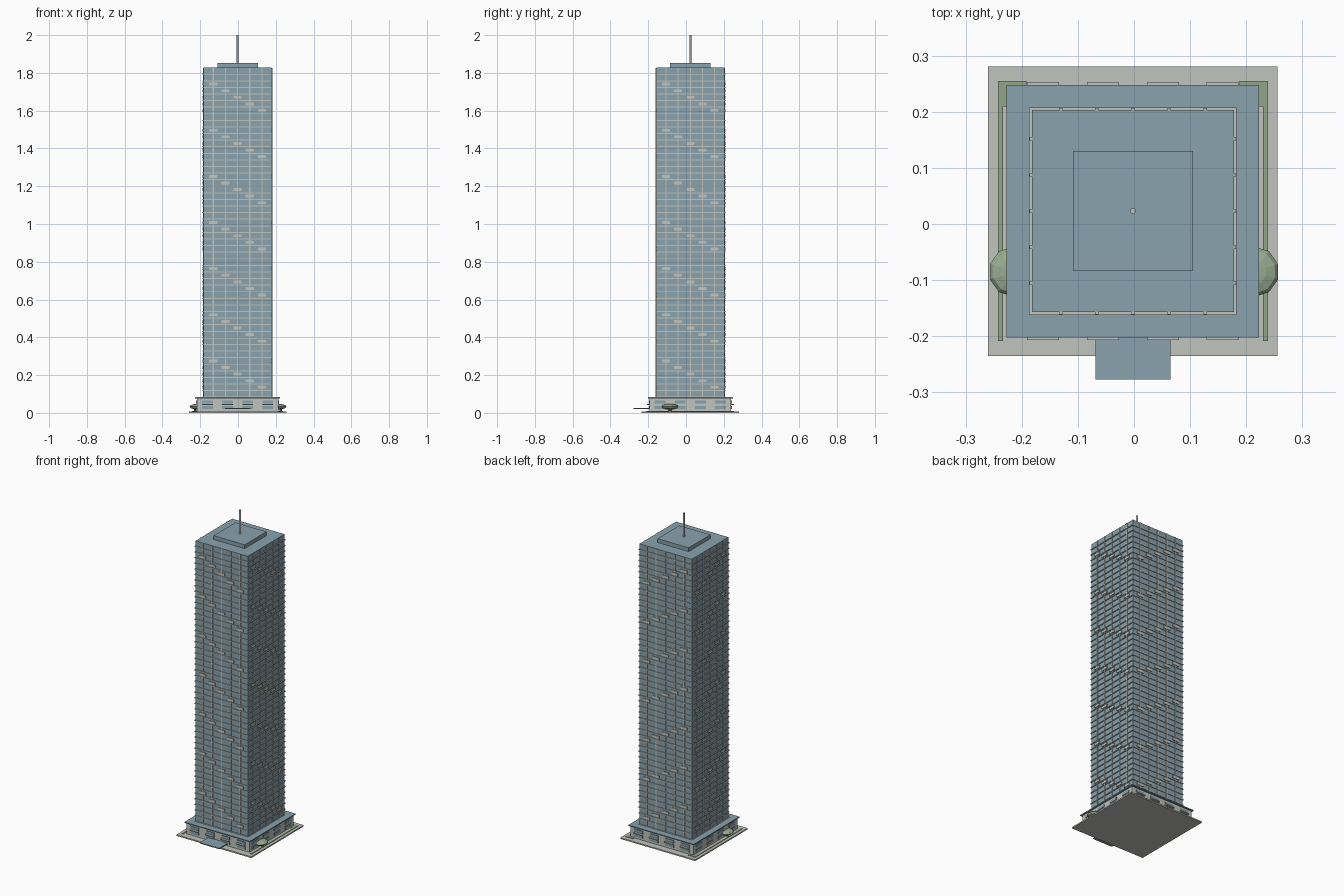
import bpy, bmesh
from mathutils import Matrix, Vector

cube = bpy.data.objects.get("Cube")
if cube:
    bpy.data.objects.remove(cube)


def material(name, rgb):
    m = bpy.data.materials.new(name)
    m.use_nodes = True
    m.diffuse_color = (*rgb, 1)
    m.node_tree.nodes["Principled BSDF"].inputs["Base Color"].default_value = (*rgb, 1)
    return m


GLASS = material("blue glass", (0.25, 0.36, 0.42))
STONE = material("pale stone", (0.53, 0.55, 0.51))
LAWN = material("lawn green", (0.29, 0.38, 0.25))
LEAF = material("leaf green", (0.31, 0.41, 0.28))
BARK = material("bark brown", (0.16, 0.10, 0.06))
METAL = material("mast grey", (0.50, 0.52, 0.50))

CX, CY = -0.002, 0.023            # tower axis
BASE, TOP, FLOORS = 0.083, 1.828, 50
STEP = (TOP - BASE) / FLOORS


def add_box(bm, center, size):
    mat = Matrix.Translation(Vector(center)) @ Matrix.Diagonal((*size, 1))
    bmesh.ops.create_cube(bm, size=1, matrix=mat)


def finish(bm, name, mat):
    me = bpy.data.meshes.new(name)
    bm.to_mesh(me)
    bm.free()
    me.materials.append(mat)
    ob = bpy.data.objects.new(name, me)
    bpy.context.collection.objects.link(ob)
    return ob


def boxes(name, mat, items):
    bm = bmesh.new()
    for center, size in items:
        add_box(bm, center, size)
    return finish(bm, name, mat)


def block(name, mat, half, z0, z1):
    return boxes(name, mat, [((CX, CY, (z0 + z1) / 2), (2 * half, 2 * half, z1 - z0))])


def on_side(side, along, out, z, width, depth, height):
    """Box on one of the four walls, measured from the tower axis."""
    axis, sign = side
    if axis == "x":
        return ((CX + along, CY + sign * out, z), (width, depth, height))
    return ((CX + sign * out, CY + along, z), (depth, width, height))


SIDES = [("x", -1), ("x", 1), ("y", -1), ("y", 1)]

# Ground and podium
block("plaza", STONE, 0.258, 0, 0.008)
block("podium", STONE, 0.216, 0.008, 0.077)
block("podium_roof", GLASS, 0.225, 0.077, BASE)

# Podium windows in two rows, with ledges on the front and back
bays = [-0.16, -0.0535, 0.0535, 0.16]
boxes("podium_windows", GLASS,
      [on_side(s, a, 0.216, z, 0.057, 0.008, 0.016)
       for s in SIDES for a in bays for z in (0.028, 0.058)])
boxes("podium_ledges", STONE,
      [on_side(s, a, 0.223, 0.044, 0.057, 0.014, 0.006)
       for s in SIDES[:2] for a in bays])

# Entrance canopy
boxes("entrance_canopy", GLASS, [((CX, -0.235, 0.023), (0.134, 0.084, 0.006))])

# Lawns along both sides
boxes("lawns", LAWN,
      [(((s * 0.236) + CX, CY, 0.009), (0.009, 0.463, 0.004)) for s in (-1, 1)]
      + [((s * 0.215 + CX, 0.232, 0.009), (0.05, 0.046, 0.004)) for s in (-1, 1)])

# Tower body, floor slabs and mullions
block("tower", GLASS, 0.18, BASE, TOP)
boxes("floor_slabs", STONE,
      [((CX, CY, BASE + STEP * i), (0.37, 0.37, 0.005)) for i in range(FLOORS)])
columns = [(c - 2) * 0.0644 for c in range(5)]
boxes("mullions", STONE,
      [on_side(s, a, 0.181, (BASE + TOP) / 2, 0.006, 0.006, TOP - BASE - 0.002)
       for s in SIDES for a in columns])

# Diagonal runs of pale panels that repeat every seven floors
boxes("wall_panels", STONE,
      [on_side(s, a, 0.182, BASE + STEP * (f + 0.5), 0.043, 0.006, 0.015)
       for s in SIDES for c, a in enumerate(columns)
       for f in range(FLOORS) if (f + c) % 7 == 5])

# Roof block and mast
block("roof_block", GLASS, 0.107, TOP, 1.852)
bm = bmesh.new()
bmesh.ops.create_cone(bm, cap_ends=True, segments=12, radius1=0.005, radius2=0.005,
                      depth=2 - 1.85, matrix=Matrix.Translation((CX, CY, 1.925)))
finish(bm, "mast", METAL)

# Low trees beside the podium
for name, s in (("right", -1), ("left", 1)):
    place = Matrix.Translation((s * 0.214, -0.085, 0.033))
    bm = bmesh.new()
    bmesh.ops.create_uvsphere(bm, u_segments=10, v_segments=6, radius=0.045,
                              matrix=place @ Matrix.Diagonal((1, 1, 0.33, 1)))
    finish(bm, name + "_tree_crown", LEAF)
    bm = bmesh.new()
    bmesh.ops.create_cone(bm, cap_ends=True, segments=8, radius1=0.007, radius2=0.007,
                          depth=0.02, matrix=Matrix.Translation((s * 0.226, -0.085, 0.016)))
    finish(bm, name + "_tree_trunk", BARK)
